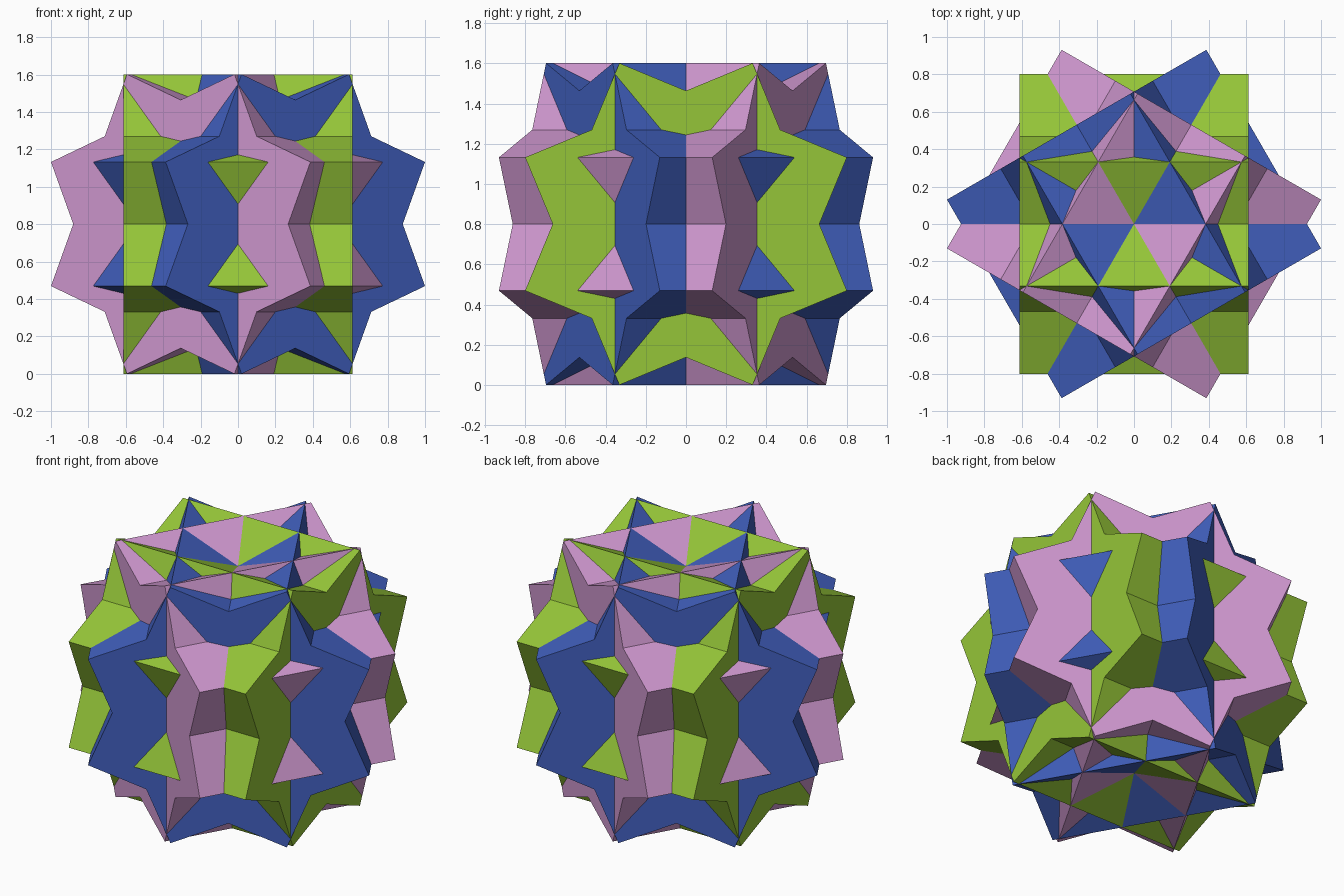
import bpy, bmesh, math
from mathutils import Matrix

if "Cube" in bpy.data.objects:
    bpy.data.objects.remove(bpy.data.objects["Cube"])

HALF = 0.6129                                  # half width of each star prism
TIP = HALF * math.sqrt(2)                      # star point radius
NOTCH = HALF / math.cos(math.pi / 8)           # star notch radius
CENTRE_Z = TIP * math.cos(math.pi / 8)         # lowest points touch z = 0


def make_material(name, rgb):
    mat = bpy.data.materials.new(name)
    mat.diffuse_color = (*rgb, 1.0)
    mat.use_nodes = True
    mat.node_tree.nodes["Principled BSDF"].inputs["Base Color"].default_value = mat.diffuse_color
    return mat


def star_prism(name, angle, mat):
    """Eight-pointed star extruded along x, then turned about z."""
    bm = bmesh.new()
    ring = []
    for i in range(16):
        a = i * math.pi / 8
        r = TIP if i % 2 else NOTCH
        ring.append(bm.verts.new((-HALF, r * math.cos(a + 0), r * math.sin(a))))
    face = bm.faces.new(ring)
    ext = bmesh.ops.extrude_face_region(bm, geom=[face], use_keep_orig=True)
    new_verts = [v for v in ext["geom"] if isinstance(v, bmesh.types.BMVert)]
    bmesh.ops.translate(bm, verts=new_verts, vec=(2 * HALF, 0, 0))
    bmesh.ops.recalc_face_normals(bm, faces=bm.faces)
    # centre the prism above the ground and turn it
    bm.transform(Matrix.Translation((0, 0, CENTRE_Z)) @ Matrix.Rotation(angle, 4, 'Z'))
    mesh = bpy.data.meshes.new(name)
    bm.to_mesh(mesh)
    bm.free()
    mesh.materials.append(mat)
    obj = bpy.data.objects.new(name, mesh)
    bpy.context.collection.objects.link(obj)


# Three interlocking star prisms, 60 degrees apart
for colour, degrees, rgb in (
    ("green", 0, (0.30, 0.56, 0.04)),
    ("pink", 60, (0.62, 0.31, 0.62)),
    ("blue", -60, (0.053, 0.117, 0.52)),
):
    star_prism(colour + "_star_prism", math.radians(degrees), make_material(colour, rgb))
